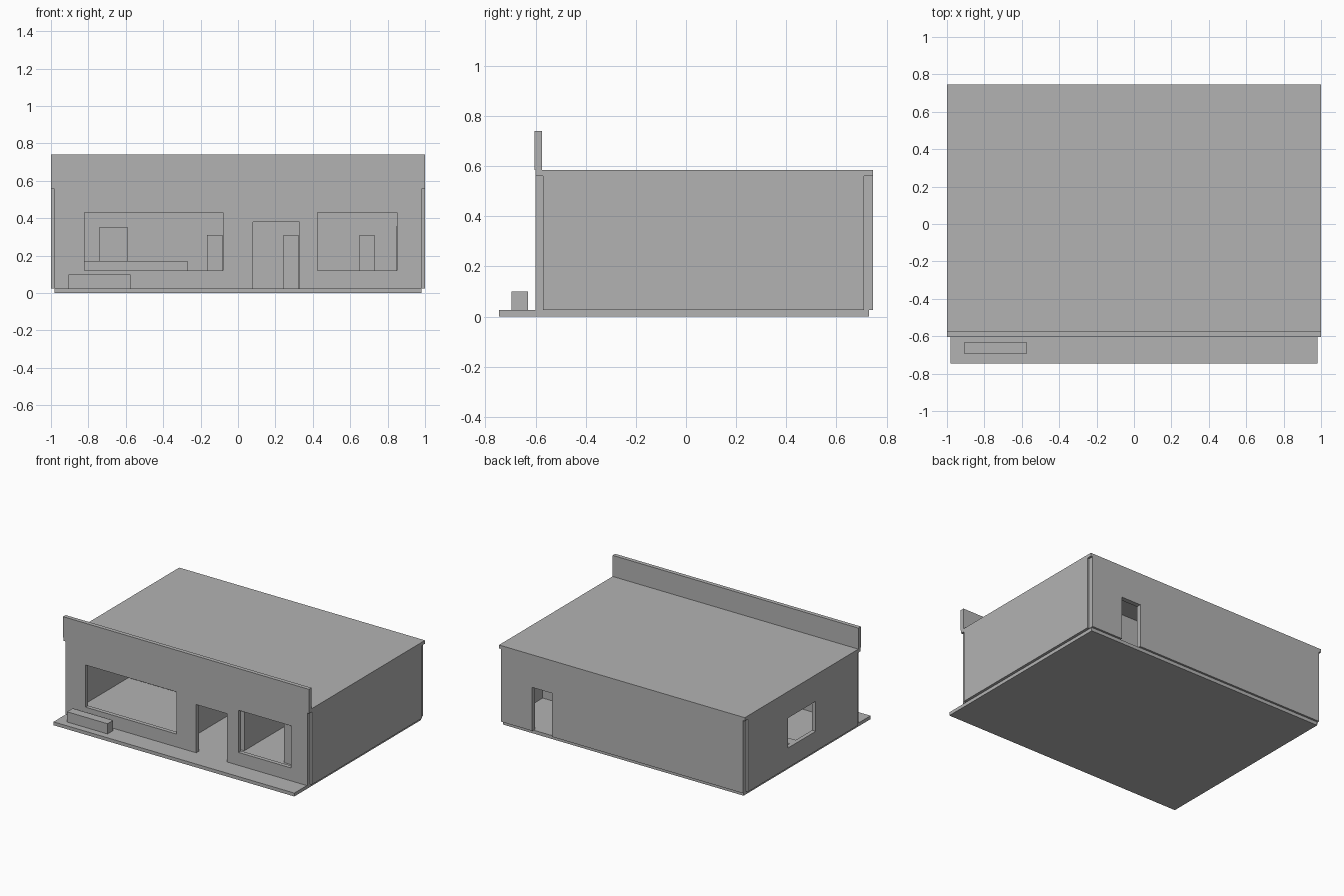
import bpy
import bmesh
from mathutils import Vector

cube = bpy.data.objects.get("Cube")
if cube:
    bpy.data.objects.remove(cube, do_unlink=True)

# Single plaster colour
GREY = (0.45, 0.45, 0.45, 1)
plaster = bpy.data.materials.new("plain grey")
plaster.use_nodes = True
plaster.diffuse_color = GREY
plaster.node_tree.nodes["Principled BSDF"].inputs["Base Color"].default_value = GREY


def finish(name, bm):
    bmesh.ops.recalc_face_normals(bm, faces=bm.faces)
    mesh = bpy.data.meshes.new(name)
    bm.to_mesh(mesh)
    bm.free()
    mesh.materials.append(plaster)
    obj = bpy.data.objects.new(name, mesh)
    bpy.context.collection.objects.link(obj)
    return obj


def box(name, xs, ys, zs):
    """Box given as low and high limits on each axis."""
    bm = bmesh.new()
    bmesh.ops.create_cube(bm, size=1)
    for v in bm.verts:
        v.co = Vector([lim[0] if c < 0 else lim[1] for c, lim in zip(v.co, (xs, ys, zs))])
    return finish(name, bm)


def wall(name, along, span, depth, holes=()):
    """Wall along x or y, with openings given as (start, end, bottom, top)."""
    us = sorted({*span, *(u for h in holes for u in h[:2])})
    zs = sorted({FLOOR, CEILING, *(z for h in holes for z in h[2:])})

    def place(u, z):
        return (u, depth[0], z) if along == "x" else (depth[0], u, z)

    bm = bmesh.new()
    grid = {(u, z): bm.verts.new(place(u, z)) for u in us for z in zs}
    for u0, u1 in zip(us, us[1:]):
        for z0, z1 in zip(zs, zs[1:]):
            u, z = (u0 + u1) / 2, (z0 + z1) / 2
            if not any(a < u < b and c < z < d for a, b, c, d in holes):
                bm.faces.new([grid[u0, z0], grid[u1, z0], grid[u1, z1], grid[u0, z1]])
    # Thicken the sheet
    new = bmesh.ops.extrude_face_region(bm, geom=bm.faces[:], use_keep_orig=True)["geom"]
    shift = depth[1] - depth[0]
    bmesh.ops.translate(bm, verts=[g for g in new if isinstance(g, bmesh.types.BMVert)],
                        vec=(0, shift, 0) if along == "x" else (shift, 0, 0))
    loose = [v for v in bm.verts if not v.link_faces]
    bmesh.ops.delete(bm, geom=loose, context="VERTS")
    return finish(name, bm)


FLOOR, CEILING, ROOF_TOP = 0.025, 0.56, 0.585

# Shell
box("floor_slab", (-0.98, 0.98), (-0.745, 0.73), (0, FLOOR))
box("roof", (-1, 1), (-0.6, 0.745), (CEILING, ROOF_TOP))
box("parapet_sign_board", (-1, 1), (-0.605, -0.575), (ROOF_TOP, 0.74))

wall("front_wall", "x", (-0.985, 0.985), (-0.6, -0.57), [
    (-0.82, -0.08, 0.12, 0.43),     # wide window
    (0.08, 0.33, FLOOR, 0.38),      # entrance
    (0.425, 0.85, 0.12, 0.43),      # narrow window
])
wall("back_wall", "x", (-0.985, 0.985), (0.71, 0.745), [(0.57, 0.73, FLOOR, 0.345)])
wall("left_wall", "y", (-0.57, 0.71), (0.97, 1))
wall("right_wall", "y", (-0.57, 0.71), (-1, -0.97), [(-0.08, 0.245, 0.17, 0.39)])

# Interior
wall("partition_wall", "x", (-0.97, 0.97), (0.25, 0.28), [(-0.74, -0.59, FLOOR, 0.35)])
box("counter", (-0.97, -0.27), (0.11, 0.18), (FLOOR, 0.17))
box("wall_shelf", (0.845, 0.97), (-0.39, 0.25), (FLOOR, 0.355))
for i in range(3):
    x = -0.165 + 0.407 * i
    box(f"aisle_shelf_{i + 1}", (x, x + 0.082), (-0.39, 0.08), (FLOOR, 0.31))

# Forecourt
box("bench", (-0.905, -0.575), (-0.695, -0.63), (FLOOR, 0.1))
